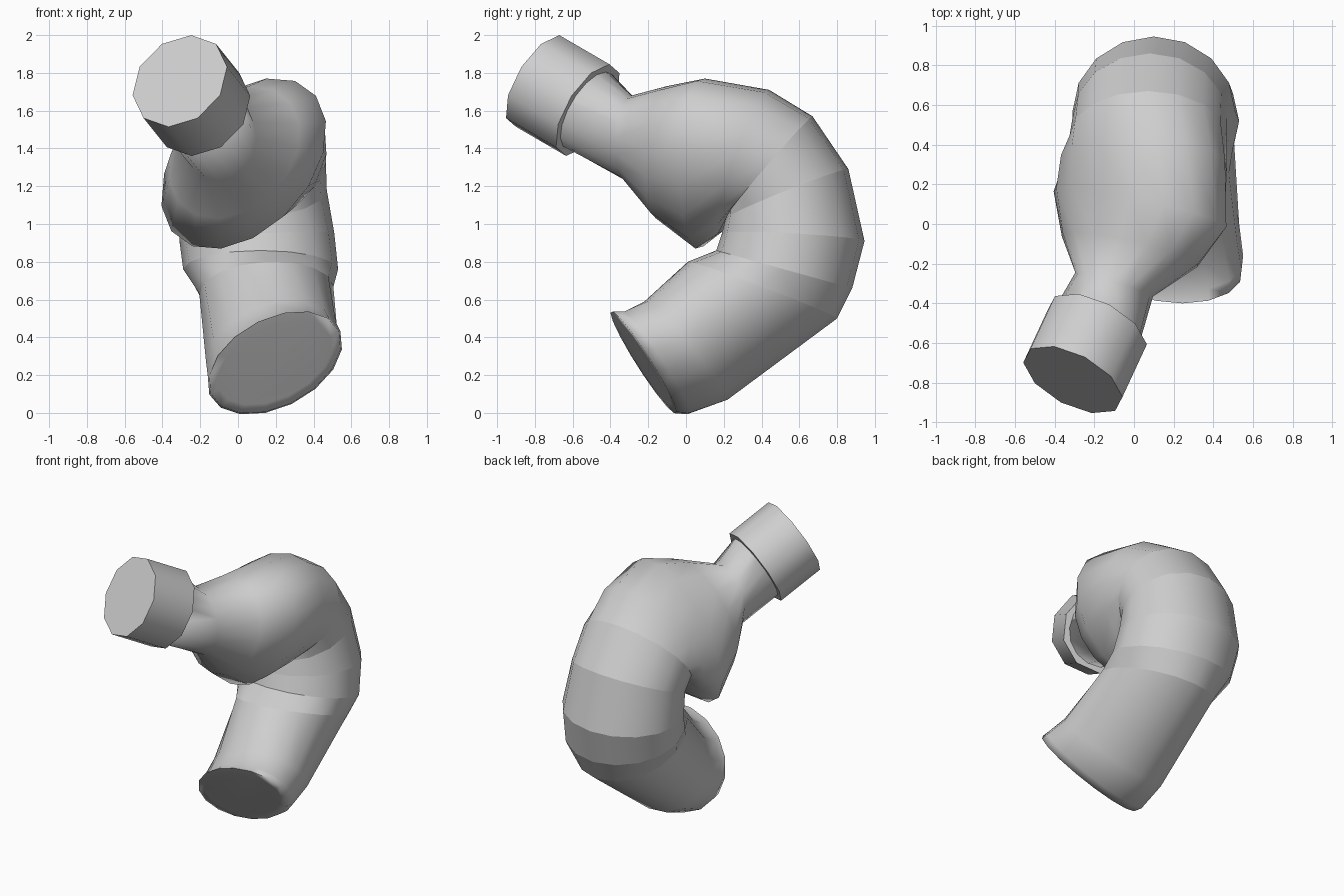
import bpy, bmesh, math
from mathutils import Vector

cube = bpy.data.objects.get("Cube")
if cube:
    bpy.data.objects.remove(cube)

grey = bpy.data.materials.new("plain grey")
grey.use_nodes = True
colour = (0.62, 0.62, 0.62, 1)
grey.diffuse_color = colour
grey.node_tree.nodes["Principled BSDF"].inputs["Base Color"].default_value = colour


def loft(name, rings, sides, angle, creased=()):
    """Skin elliptical rings, each given as centre, up vector and side vector."""
    bm = bmesh.new()
    loops = []
    for centre, up, side in rings:
        turns = [math.tau * i / sides for i in range(sides)]
        loops.append([bm.verts.new(centre + up * math.cos(t) + side * math.sin(t)) for t in turns])
    for a, b in zip(loops, loops[1:]):
        for i in range(sides):
            j = (i + 1) % sides
            bm.faces.new((a[i], a[j], b[j], b[i]))
    bm.faces.new(loops[0])
    bm.faces.new(loops[-1])
    bmesh.ops.recalc_face_normals(bm, faces=bm.faces)
    # Keep chosen rings as hard bands
    for k in creased:
        for i in range(sides):
            bm.edges.get((loops[k][i], loops[k][i - 1])).smooth = False
    mesh = bpy.data.meshes.new(name)
    bm.to_mesh(mesh)
    bm.free()
    mesh.materials.append(grey)
    obj = bpy.data.objects.new(name, mesh)
    bpy.context.collection.objects.link(obj)
    bpy.ops.object.select_all(action="DESELECT")
    obj.select_set(True)
    bpy.context.view_layer.objects.active = obj
    bpy.ops.object.shade_smooth_by_angle(angle=math.radians(angle), keep_sharp_edges=True)
    return obj


def bend_ring(inner, outer, x, width, yaw=0.0, lean=0.0, roll=0.05):
    """Ring from its inner and outer (y, z) points on the bend."""
    low, high = Vector((x - lean, *inner)), Vector((x + lean, *outer))
    side = Vector((math.cos(yaw), -math.sin(yaw), roll)) * width
    return (low + high) / 2, (high - low) / 2, side


# Cap axis, shared with the neck
axis = Vector((0.41, 0.78, -0.47)).normalized()
across = axis.cross(Vector((0, 0, 1))).normalized()
upward = across.cross(axis)
cap_front = Vector((-0.308, -0.785, 1.757))
cap_back = Vector((-0.185, -0.52, 1.603))


def cap_ring(centre, radius):
    return centre, upward * radius, across * radius


# Bent body: rounded leg end, elbow, bulb and neck
body = [
    bend_ring((-0.37, 0.48), (-0.08, 0.05), 0.195, 0.30, lean=-0.05, roll=0.2),
    bend_ring((-0.40, 0.53), (-0.05, 0.005), 0.195, 0.347, lean=-0.05, roll=0.2),
    bend_ring((-0.34, 0.53), (0.02, 0.0), 0.195, 0.355, lean=-0.05, roll=0.2),
    bend_ring((-0.22, 0.59), (0.22, 0.07), 0.18, 0.35, lean=-0.04, roll=0.15),
    bend_ring((0.01, 0.80), (0.80, 0.50), 0.15, 0.355),
    bend_ring((0.16, 0.86), (0.88, 0.66), 0.12, 0.41, roll=0.0),
    bend_ring((0.19, 0.95), (0.945, 0.91), 0.10, 0.41),
    bend_ring((0.21, 1.03), (0.86, 1.29), 0.08, 0.39),
    bend_ring((0.22, 1.05), (0.67, 1.57), 0.07, 0.395),
    bend_ring((0.17, 0.95), (0.44, 1.71), 0.05, 0.42, 0.1, 0.06, 0.1),
    bend_ring((0.05, 0.87), (0.10, 1.77), 0.03, 0.435, 0.25, 0.12, 0.13),
    bend_ring((-0.16, 1.03), (-0.10, 1.73), -0.02, 0.35, 0.25, 0.08),
    bend_ring((-0.32, 1.23), (-0.29, 1.68), -0.10, 0.205, 0.3, 0.0, 0.0),
    cap_ring(cap_back - axis * 0.02, 0.235),
]
loft("bent_body", body, 16, 100, creased=range(4, 9))

# Faceted end cap
loft("end_cap", [cap_ring(cap_front, 0.275), cap_ring(cap_back, 0.275)], 10, 50)
